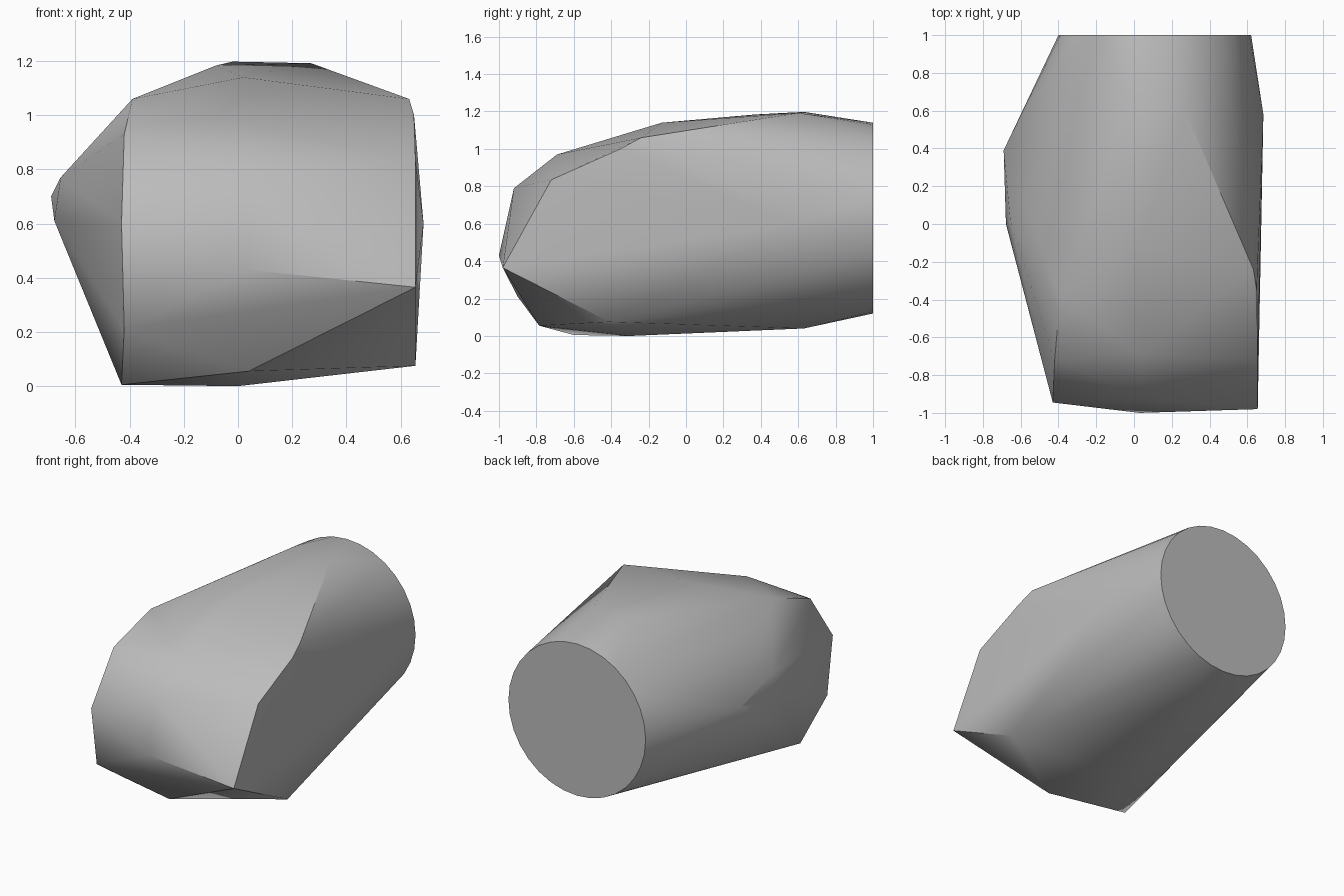
import bpy, bmesh, math

cube = bpy.data.objects.get("Cube")
if cube:
    bpy.data.objects.remove(cube, do_unlink=True)

# Plain grey material
grey = bpy.data.materials.new("plain_grey")
grey.use_nodes = True
colour = (0.5, 0.5, 0.5, 1)
grey.diffuse_color = colour
grey.node_tree.nodes["Principled BSDF"].inputs["Base Color"].default_value = colour

# Corner points of the faceted body
left_flank = [(.655, -.98, .365), (.655, -.72, .835), (.65, -.35, 1.0),
              (.632, -.24, 1.06), (.655, -.41, .075), (.685, .58, .6)]
middle_ridge = [(.03, -1, .43), (.04, -.92, .79), (.03, -.69, .97),
                (.02, -.13, 1.14), (.04, -.785, .055), (0, -.3, 0)]
right_flank = [(-.43, -.945, .6), (-.42, -.9, .21), (-.42, -.72, .93),
               (-.39, -.37, 1.06), (-.43, -.6, .005)]
right_bulge = [(-.69, .39, .7), (-.678, 0, .61), (-.655, .02, .77)]
rear_shoulder = [(-.08, .37, 1.184), (-.02, .63, 1.198),
                 (.27, .6, 1.192), (.11, .63, .04)]

bm = bmesh.new()
for point in left_flank + middle_ridge + right_flank + right_bulge + rear_shoulder:
    bm.verts.new(point)

# Round flat back end
segments = 32
for i in range(segments):
    a = math.tau * i / segments
    bm.verts.new((.11 + .51 * math.cos(a), 1, .63 + .51 * math.sin(a)))

# Wrap the points in a skin and merge the flat back into one face
hull = bmesh.ops.convex_hull(bm, input=bm.verts[:])
bmesh.ops.delete(bm, geom=[v for v in bm.verts if not v.link_faces], context="VERTS")
bmesh.ops.dissolve_limit(bm, angle_limit=math.radians(.5),
                         verts=bm.verts[:], edges=bm.edges[:])
bmesh.ops.recalc_face_normals(bm, faces=bm.faces[:])

mesh = bpy.data.meshes.new("faceted_body")
bm.to_mesh(mesh)
bm.free()
mesh.materials.append(grey)
body = bpy.data.objects.new("faceted_body", mesh)
bpy.context.collection.objects.link(body)

# Smooth the gentle creases, keep the strong ones sharp
bpy.ops.object.select_all(action="DESELECT")
body.select_set(True)
bpy.context.view_layer.objects.active = body
bpy.ops.object.shade_smooth_by_angle(angle=math.radians(30))
